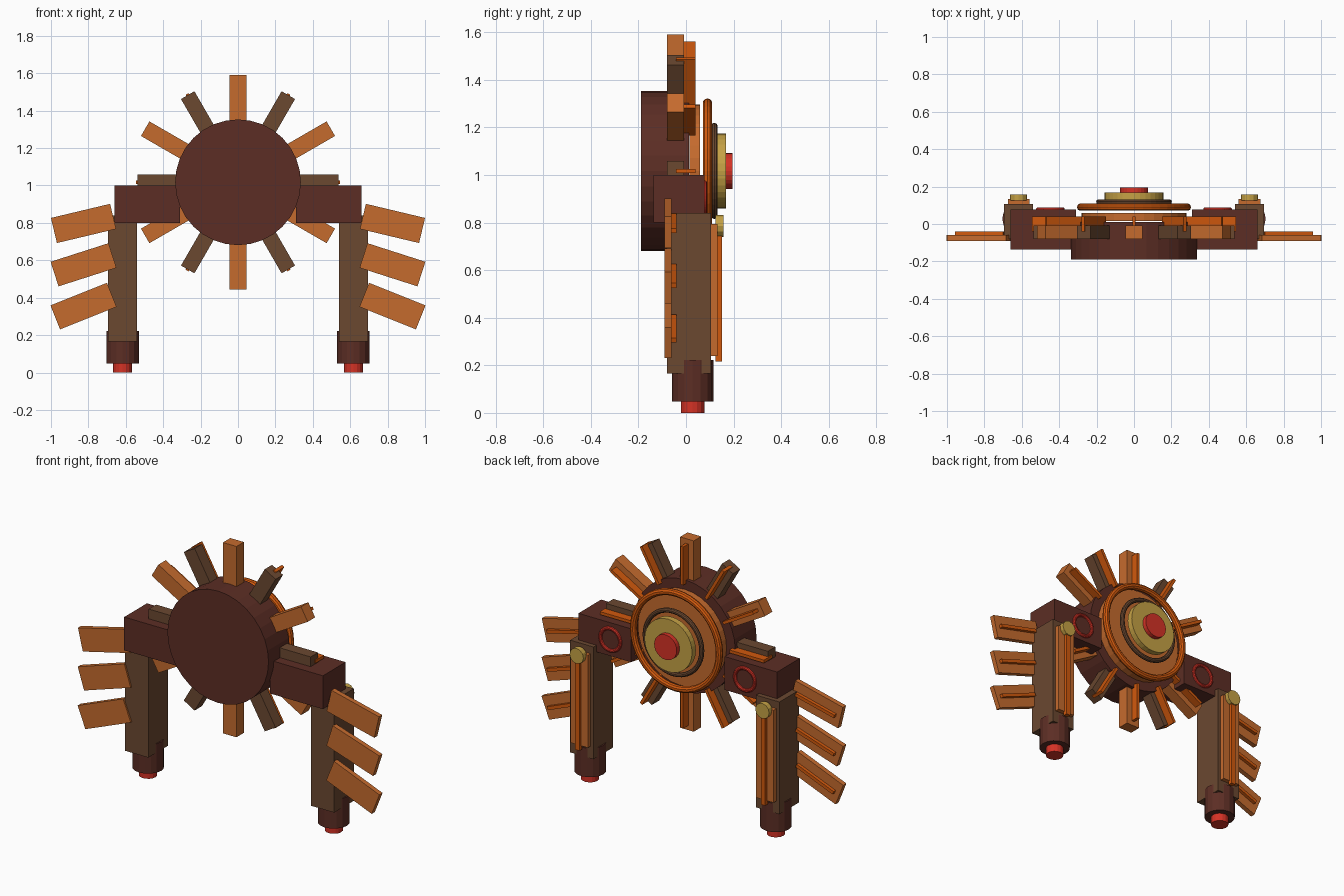
import bpy
from math import radians, cos, sin, pi
from mathutils import Matrix

cube = bpy.data.objects.get("Cube")
if cube:
    bpy.data.objects.remove(cube, do_unlink=True)


def material(name, rgb):
    m = bpy.data.materials.new(name)
    m.use_nodes = True
    color = (*rgb, 1)
    m.diffuse_color = color
    bsdf = m.node_tree.nodes["Principled BSDF"]
    bsdf.inputs["Base Color"].default_value = color
    bsdf.inputs["Roughness"].default_value = 0.7
    return m


maroon = material("dark maroon", (0.107, 0.027, 0.018))
brown = material("walnut brown", (0.147, 0.065, 0.030))
wood = material("orange wood", (0.56, 0.147, 0.027))
orange = material("bright orange", (0.64, 0.10, 0.004))
gold = material("dull gold", (0.56, 0.36, 0.06))
red = material("signal red", (0.66, 0.032, 0.019))


def finish(name, mat):
    ob = bpy.context.object
    ob.name = name
    ob.data.materials.clear()
    ob.data.materials.append(mat)
    return ob


def box(name, mat, center, size, angle=0):
    """Box whose long axis is turned by angle in the x-z plane."""
    bpy.ops.mesh.primitive_cube_add(size=1, location=center)
    ob = finish(name, mat)
    ob.data.transform(Matrix.Diagonal((*size, 1)))
    ob.rotation_euler.y = -angle
    return ob


def span_box(name, mat, xs, ys, zs):
    pairs = (xs, ys, zs)
    return box(name, mat, [sum(p) / 2 for p in pairs],
               [abs(p[1] - p[0]) for p in pairs])


def disc(name, mat, r, y0, y1, x, z, sides=32):
    """Cylinder along y."""
    bpy.ops.mesh.primitive_cylinder_add(
        vertices=sides, radius=r, depth=y1 - y0,
        location=(x, (y0 + y1) / 2, z), rotation=(pi / 2, 0, 0))
    return finish(name, mat)


def post(name, mat, r, z0, z1, x, y, sides=16):
    """Cylinder along z."""
    bpy.ops.mesh.primitive_cylinder_add(
        vertices=sides, radius=r, depth=z1 - z0, location=(x, y, (z0 + z1) / 2))
    return finish(name, mat)


def ring(name, mat, major, minor, x, y, z):
    bpy.ops.mesh.primitive_torus_add(
        major_radius=major, minor_radius=minor, major_segments=40,
        minor_segments=10, location=(x, y, z), rotation=(pi / 2, 0, 0))
    return finish(name, mat)


# Central hub and the stacked discs on its back
HUB_Z = 1.017
disc("hub", maroon, 0.336, -0.19, 0.012, 0, HUB_Z)
disc("back_plate", wood, 0.28, 0.015, 0.058, 0, HUB_Z)
ring("outer_ring", orange, 0.285, 0.02, 0, 0.09, HUB_Z)
ring("inner_ring", brown, 0.188, 0.014, 0, 0.119, HUB_Z)
disc("gold_boss", gold, 0.158, 0.132, 0.168, 0, HUB_Z)
disc("red_core", red, 0.075, 0.168, 0.195, 0, HUB_Z, 24)

# Twelve radial spokes, alternating long and short, each with a trim strip
for i in range(12):
    a = radians(30 * i)
    long = i % 2 == 1
    tip = 0.573 if long else 0.538
    mid = (tip + 0.28) / 2
    box(f"spoke_{i + 1}", wood if long else brown,
        (mid * cos(a), -0.044, HUB_Z + mid * sin(a)),
        (tip - 0.28, 0.07, 0.09 if long else 0.083), a)
    box(f"spoke_trim_{i + 1}", orange,
        (0.43 * cos(a), -0.001, HUB_Z + 0.43 * sin(a)),
        (0.23, 0.08, 0.018), a)

for side, s in (("left", 1), ("right", -1)):
    x = s * 0.617
    # Shoulder with a red ring on its back
    span_box(f"{side}_shoulder", maroon, (s * 0.31, s * 0.66), (-0.137, 0.078), (0.8, 1.0))
    ring(f"{side}_shoulder_ring", red, 0.066, 0.011, s * 0.447, 0.078, 0.9)

    # Leg, foot and the trim on the back of the leg
    span_box(f"{side}_leg", brown, (s * 0.54, s * 0.695), (-0.08, 0.106), (0.166, 0.84))
    post(f"{side}_foot", maroon, 0.087, 0.048, 0.222, x, 0.028)
    post(f"{side}_foot_plug", red, 0.05, 0, 0.05, x, 0.028)
    span_box(f"{side}_leg_panel", wood, (x - 0.058, x + 0.058), (0.1, 0.133), (0.24, 0.795))
    span_box(f"{side}_leg_strip", orange, (x - 0.014, x + 0.014), (0.125, 0.151), (0.217, 0.8))
    disc(f"{side}_leg_knob", gold, 0.046, 0.125, 0.158, x, 0.785, 12)

    # Three drooping feathers with raised strips behind
    for n, (z, droop) in enumerate(((0.797, 13.4), (0.576, 17.8), (0.355, 21.8)), 1):
        a = -s * radians(droop)
        box(f"{side}_feather_{n}", wood, (s * 0.826, -0.075, z), (0.325, 0.03, 0.138), a)
        box(f"{side}_feather_strip_{n}", orange, (s * 0.826, -0.052, z), (0.265, 0.024, 0.02), a)
